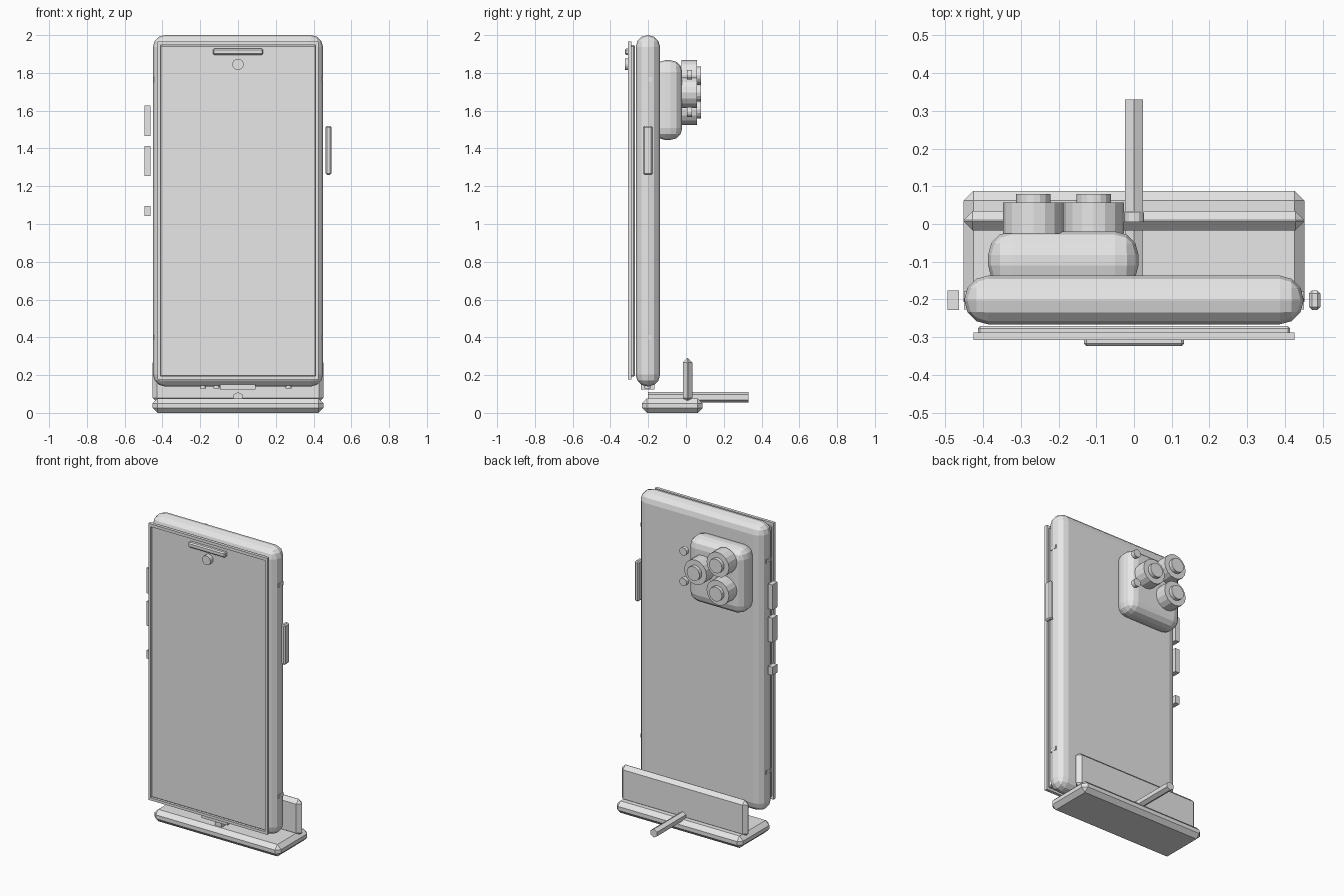
import bpy
import math

cube = bpy.data.objects.get("Cube")
if cube:
    bpy.data.objects.remove(cube, do_unlink=True)

grey = bpy.data.materials.new("light_grey")
grey.use_nodes = True
grey.diffuse_color = (0.8, 0.8, 0.8, 1)
grey.node_tree.nodes["Principled BSDF"].inputs["Base Color"].default_value = (0.8, 0.8, 0.8, 1)


def finish(obj, name, bevel=0, segments=1):
    """Name and colour a part, and round its edges."""
    obj.name = name
    obj.data.materials.append(grey)
    if bevel:
        mod = obj.modifiers.new("Bevel", "BEVEL")
        mod.width = bevel
        mod.segments = segments
        mod.limit_method = "ANGLE"
    return obj


def box(name, x, y, z, bevel=0, segments=1):
    """Box from (min, max) spans along each axis."""
    spans = (x, y, z)
    bpy.ops.mesh.primitive_cube_add(size=1, location=[(a + b) / 2 for a, b in spans])
    obj = bpy.context.object
    obj.scale = [b - a for a, b in spans]
    bpy.ops.object.transform_apply(location=False, rotation=False, scale=True)
    return finish(obj, name, bevel, segments)


def rod(name, x, z, y, radius, sides=16, bevel=0):
    """Cylinder lying along y."""
    bpy.ops.mesh.primitive_cylinder_add(
        vertices=sides, radius=radius, depth=y[1] - y[0],
        location=(x, (y[0] + y[1]) / 2, z), rotation=(math.pi / 2, 0, 0))
    return finish(bpy.context.object, name, bevel)


# Phone body
box("phone_body", (-0.45, 0.45), (-0.266, -0.137), (0.14, 2.0), 0.063, 3)

# Screen set inside a thin raised frame
box("screen", (-0.414, 0.414), (-0.296, -0.271), (0.193, 1.947), 0.006)
frame_y = (-0.308, -0.288)
for side, sign in (("left", 1), ("right", -1)):
    box("screen_frame_" + side, sorted((sign * 0.41, sign * 0.425)), frame_y, (0.178, 1.966))
box("screen_frame_top", (-0.41, 0.41), frame_y, (1.947, 1.966))
box("screen_frame_bottom", (-0.41, 0.41), frame_y, (0.178, 0.195))

# Earpiece and front camera
box("earpiece", (-0.133, 0.133), (-0.324, -0.294), (1.895, 1.928), 0.007)
rod("front_camera", 0, 1.845, (-0.324, -0.294), 0.03)

# Side buttons
button_y = (-0.228, -0.176)
box("power_button", (0.464, 0.494), button_y, (1.26, 1.52), 0.008)
for name, z in (("action_button", (1.465, 1.628)),
                ("volume_up_button", (1.255, 1.412)),
                ("volume_down_button", (1.043, 1.095))):
    box(name, (-0.495, -0.464), button_y, z)

# Antenna bands, nearly flush with the sides
for sign in (-1, 1):
    for z in (0.4, 1.765):
        box("antenna_band", sorted((sign * 0.42, sign * 0.4505)), (-0.227, -0.179),
            (z - 0.012, z + 0.012))

# Rear camera island with three lenses and two small sensors
box("camera_island", (-0.387, 0.012), (-0.172, -0.02), (1.445, 1.867), 0.062, 3)
for x, z in ((-0.267, 1.787), (-0.267, 1.605), (-0.107, 1.695)):
    rod("lens_housing", x, z, (-0.025, 0.057), 0.08)
    rod("lens_glass", x, z, (0.05, 0.08), 0.046)
for z in (1.79, 1.593):
    rod("sensor", 0, z, (0.005, 0.031), 0.026, 12)

# Charging port and bottom holes
box("charging_port", (-0.095, 0.092), (-0.238, -0.168), (0.123, 0.15))
for x in (-0.185, -0.115, 0.268):
    bpy.ops.mesh.primitive_cylinder_add(vertices=12, radius=0.016, depth=0.03,
                                        location=(x, -0.203, 0.145))
    finish(bpy.context.object, "bottom_hole")

# Stand
box("stand_base", (-0.452, 0.452), (-0.232, 0.088), (0, 0.077), 0.026)
box("stand_back", (-0.452, 0.452), (-0.017, 0.034), (0.055, 0.29), 0.024)
rod("stand_support", 0, 0.083, (-0.2, 0.33), 0.027, 6)
